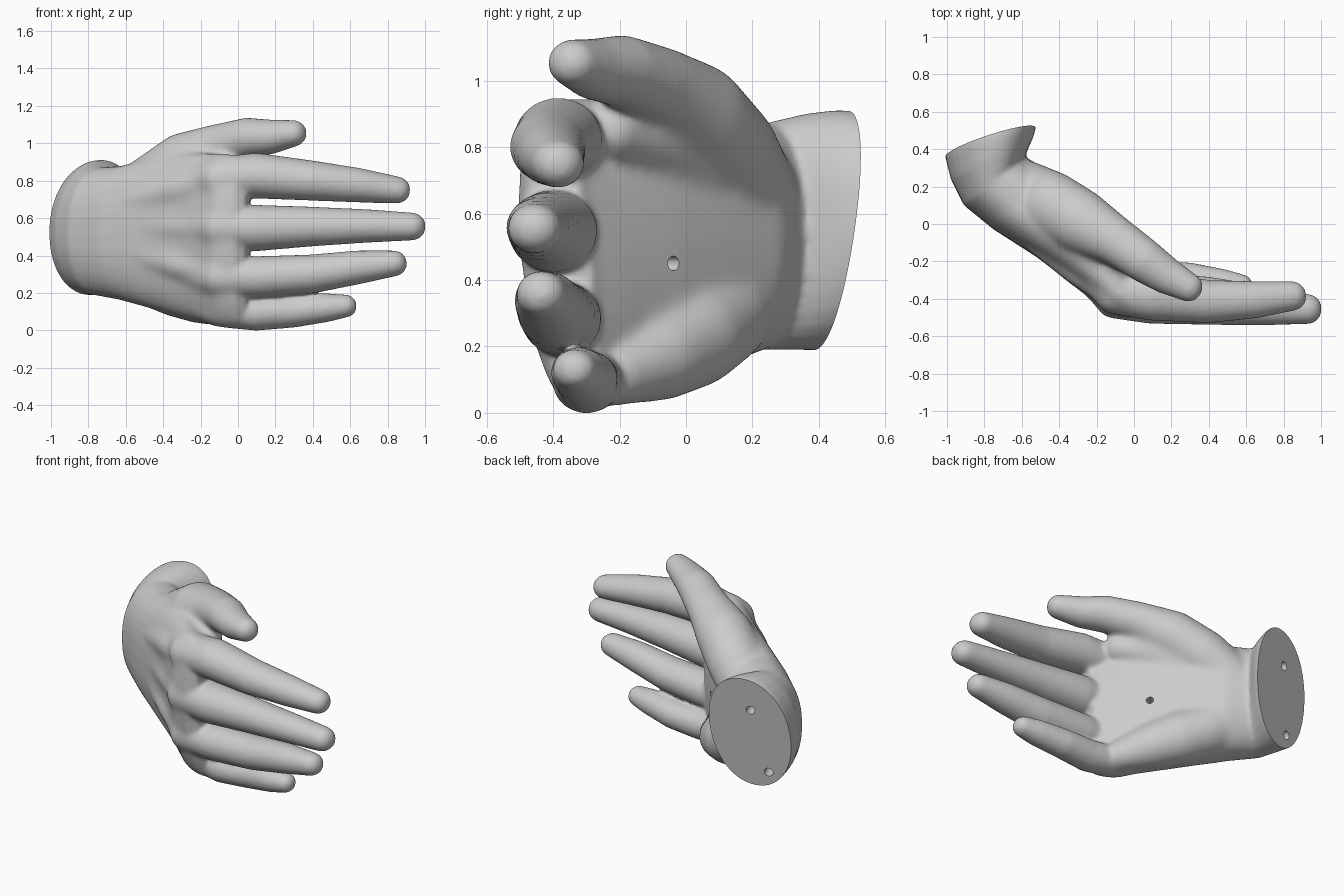
import bpy, bmesh, math
from mathutils import Vector

old = bpy.data.objects.get("Cube")
if old:
    bpy.data.objects.remove(old, do_unlink=True)

SIDES = 32


def superellipse(center, a, b, power=2.0):
    """Ring of points around center with half axes a and b."""
    pts = []
    for i in range(SIDES):
        t = 2 * math.pi * i / SIDES
        c, s = math.cos(t), math.sin(t)
        c = math.copysign(abs(c) ** (2 / power), c)
        s = math.copysign(abs(s) ** (2 / power), s)
        pts.append(center + a * c + b * s)
    return pts


def loft(bm, rings):
    """Closed skin over a row of rings."""
    loops = [[bm.verts.new(p) for p in ring] for ring in rings]
    faces = [bm.faces.new(loops[0]), bm.faces.new(loops[-1])]
    for p, q in zip(loops, loops[1:]):
        for i in range(SIDES):
            j = (i + 1) % SIDES
            faces.append(bm.faces.new((p[i], p[j], q[j], q[i])))
    bmesh.ops.recalc_face_normals(bm, faces=faces)


def digit(bm, path, flat=1.0):
    """Tapered tube through (x, y, z, radius) points with a rounded tip."""
    pts = [(Vector(p[:3]), p[3]) for p in path]
    rings = []
    for i, (p, r) in enumerate(pts):
        d = (pts[min(i + 1, len(pts) - 1)][0] - pts[max(i - 1, 0)][0]).normalized()
        side = Vector((0, 0, 1)).cross(d).normalized()
        up = d.cross(side)
        rings.append(superellipse(p, side * r * flat, up * r))
    for k in (0.3, 0.6, 0.8, 0.95):
        w = math.sqrt(1 - k * k)
        rings.append(superellipse(p + d * r * k, side * r * flat * w, up * r * w))
    loft(bm, rings)


bm = bmesh.new()

# Wrist and palm: back (x, y), palm (x, y), lowest z, highest z, tilt, lean, power
palm = [
    ((-1.02, 0.47), (-0.52, 0.66), 0.20, 0.90, 0.04, 0, 2.1),
    ((-1.01, 0.36), (-0.52, 0.53), 0.19, 0.91, 0.04, 0, 2.1),
    ((-0.98, 0.24), (-0.535, 0.47), 0.19, 0.90, 0.03, 0, 2.1),
    ((-0.91, 0.10), (-0.585, 0.36), 0.19, 0.87, 0.02, 0, 2.2),
    ((-0.75, -0.03), (-0.46, 0.29), 0.16, 0.88, 0, 0, 2.4),
    ((-0.50, -0.19), (-0.31, 0.13), 0.10, 0.94, 0, 0, 2.4),
    ((-0.30, -0.33), (-0.17, -0.02), 0.05, 0.95, 0, 0.02, 2.3),
    ((-0.13, -0.48), (-0.02, -0.19), 0.01, 0.95, 0, 0.04, 2.1),
    ((-0.03, -0.50), (0.04, -0.26), 0.02, 0.93, 0, 0.04, 2.1),
    ((0.04, -0.47), (0.07, -0.29), 0.05, 0.90, 0, 0.04, 2.1),
]
rings = []
for back, front, low, high, tilt, lean, power in palm:
    b, f = Vector((*back, 0)), Vector((*front, 0))
    mid = (b + f) / 2 + Vector((0, 0, (low + high) / 2))
    across = (f - b) / 2 + Vector((0, 0, tilt))
    rings.append(superellipse(mid, across, Vector((0, -lean, (high - low) / 2)), power))
loft(bm, rings)

# Fingers, from inside the palm to the tip
fingers = {
    "index": [(-0.27, -0.2, 0.77, .09), (-0.1, -0.36, 0.81, .12), (0.1, -0.385, 0.827, .122),
              (0.4, -0.415, 0.80, .107), (0.65, -0.405, 0.775, .092), (0.85, -0.385, 0.75, .073)],
    "middle": [(-0.27, -0.22, 0.55, .09), (-0.1, -0.385, 0.55, .12), (0.1, -0.40, 0.547, .124),
               (0.4, -0.425, 0.555, .106), (0.7, -0.445, 0.558, .089), (0.93, -0.455, 0.555, .075)],
    "ring": [(-0.27, -0.2, 0.30, .09), (-0.1, -0.365, 0.285, .112), (0.1, -0.375, 0.284, .112),
             (0.4, -0.395, 0.302, .104), (0.65, -0.42, 0.338, .09), (0.835, -0.435, 0.358, .07)],
    "little": [(-0.27, -0.15, 0.18, .09), (-0.1, -0.27, 0.105, .09), (0.1, -0.30, 0.093, .095),
               (0.3, -0.30, 0.102, .087), (0.48, -0.325, 0.122, .077), (0.575, -0.335, 0.13, .062)],
}
for path in fingers.values():
    digit(bm, path, 1.08)

# Thumb with the ball of its base
digit(bm, [(-0.60, 0.20, 0.64, .14), (-0.45, 0.11, 0.78, .165), (-0.28, 0.01, 0.905, .16),
           (-0.1, -0.09, 0.985, .122), (0.06, -0.20, 1.03, .108), (0.18, -0.28, 1.035, .092),
           (0.295, -0.34, 1.053, .072)], 1.08)

# Web between thumb and index finger
digit(bm, [(-0.38, 0.02, 0.74, .14), (-0.22, -0.10, 0.83, .13), (-0.08, -0.22, 0.85, .10)])

# Heel of the palm on the little finger side
digit(bm, [(-0.64, 0.19, 0.38, .13), (-0.48, 0.10, 0.30, .16), (-0.33, 0.015, 0.23, .16),
           (-0.19, -0.09, 0.165, .135), (-0.08, -0.2, 0.12, .1)])

# Faint tendons on the back of the hand
for z, knuckle in ((0.80, -0.38), (0.55, -0.40), (0.30, -0.38)):
    digit(bm, [(-0.60, -0.025, 0.55 + (z - 0.55) * 0.5, .07),
               (-0.31, -0.24, 0.55 + (z - 0.55) * 0.8, .085), (-0.08, knuckle, z, .095)])

mesh = bpy.data.meshes.new("hand")
bm.to_mesh(mesh)
bm.free()
hand = bpy.data.objects.new("hand", mesh)
bpy.context.collection.objects.link(hand)
bpy.context.view_layer.objects.active = hand
hand.select_set(True)


def apply(name, kind, **settings):
    mod = hand.modifiers.new(name, kind)
    for key, value in settings.items():
        setattr(mod, key, value)
    bpy.ops.object.modifier_apply(modifier=name)


# Blend the parts into one soft skin, softest over the palm
apply("skin", "REMESH", mode="VOXEL", voxel_size=0.011)
apply("soften", "SMOOTH", factor=0.5, iterations=14)
group = hand.vertex_groups.new(name="palm")
for v in hand.data.vertices:
    weight = min(1, (v.co.x + 0.6) / 0.1, (0.02 - v.co.x) / 0.12)
    if weight > 0:
        group.add([v.index], weight, "REPLACE")
apply("soften palm", "SMOOTH", factor=0.5, iterations=50, vertex_group="palm")
hand.vertex_groups.clear()

# Flat wrist end
normal = Vector((-0.3, 1, -0.12)).normalized()
bm = bmesh.new()
bm.from_mesh(hand.data)
cut = bmesh.ops.bisect_plane(bm, geom=bm.verts[:] + bm.edges[:] + bm.faces[:],
                             plane_co=(0, 0.60, 0), plane_no=normal, clear_outer=True)
rim = [e for e in cut["geom_cut"] if isinstance(e, bmesh.types.BMEdge)]
bmesh.ops.holes_fill(bm, edges=rim, sides=0)
bmesh.ops.recalc_face_normals(bm, faces=bm.faces[:])
bm.to_mesh(hand.data)
bm.free()


def drill(x, y, z, axis, depth, radius):
    """Round blind hole in the hand."""
    bpy.ops.mesh.primitive_cylinder_add(vertices=16, radius=radius, depth=depth, location=(x, y, z),
                                        rotation=axis.to_track_quat("Z", "Y").to_euler())
    cutter = bpy.context.object
    cutter.hide_render = True
    bpy.context.view_layer.objects.active = hand
    apply("hole", "BOOLEAN", operation="DIFFERENCE", solver="EXACT", object=cutter)
    bpy.data.objects.remove(cutter, do_unlink=True)


# Two mounting holes in the wrist and one in the palm
for x, z in ((-0.78, 0.70), (-0.86, 0.29)):
    drill(x, 0.60 + 0.3 * x + 0.12 * z, z, normal, 0.2, 0.027)
drill(-0.17, -0.06, 0.45, Vector((0.58, 0.81, 0)), 0.3, 0.022)

# Plain grey finish
grey = bpy.data.materials.new("plain grey")
grey.use_nodes = True
color = (0.6, 0.6, 0.6, 1)
grey.diffuse_color = color
grey.node_tree.nodes["Principled BSDF"].inputs["Base Color"].default_value = color
hand.data.materials.clear()
hand.data.materials.append(grey)
for face in hand.data.polygons:
    face.material_index = 0

bpy.ops.object.select_all(action="DESELECT")
hand.select_set(True)
bpy.context.view_layer.objects.active = hand
bpy.ops.object.shade_smooth_by_angle(angle=math.radians(40))
